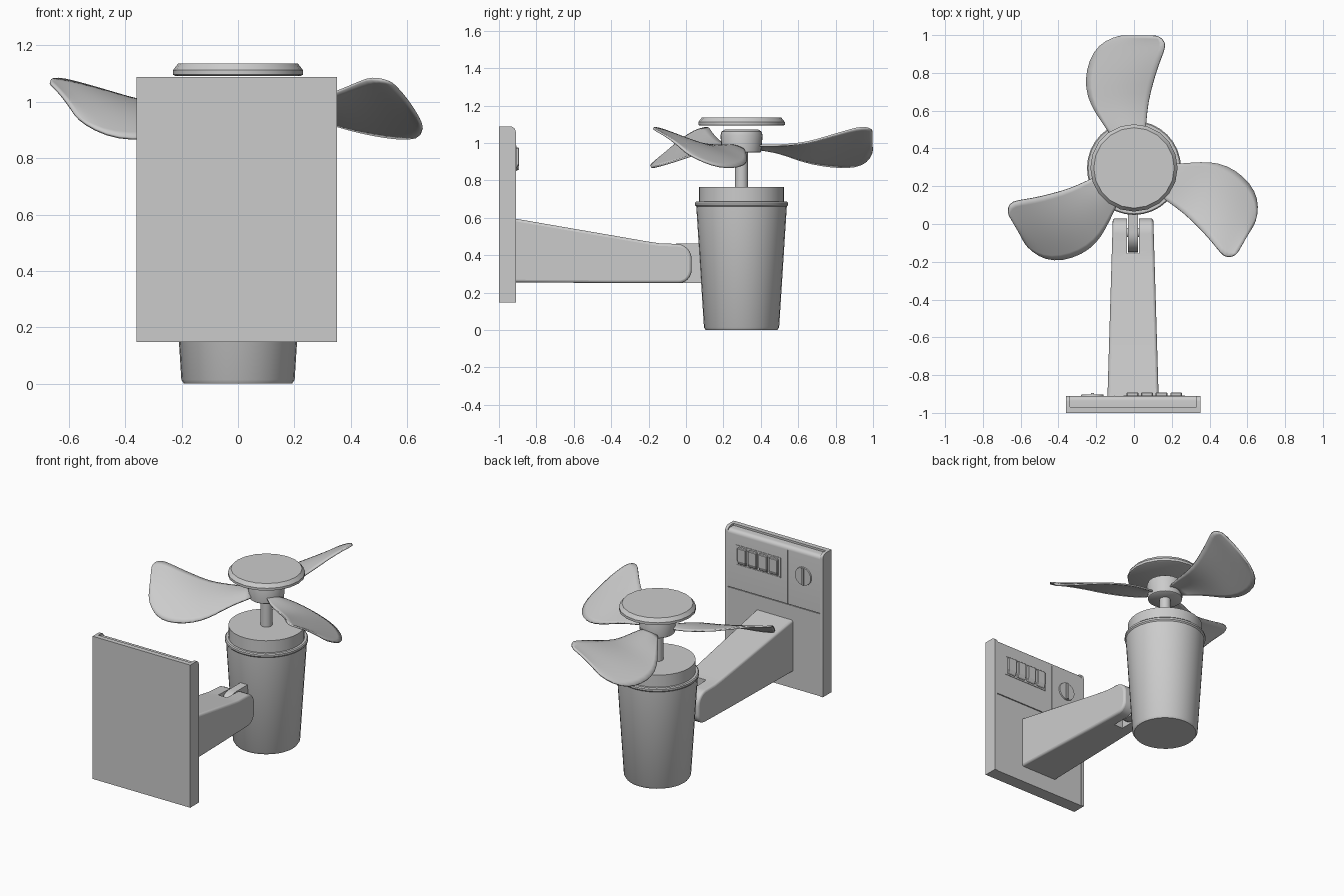
import bpy, bmesh
from math import pi, cos, sin, radians
from mathutils import Vector

if "Cube" in bpy.data.objects:
    bpy.data.objects.remove(bpy.data.objects["Cube"])

CY = 0.297  # y of the motor / propeller axis


def finish(name, bm, smooth=None):
    bmesh.ops.recalc_face_normals(bm, faces=bm.faces)
    me = bpy.data.meshes.new(name)
    bm.to_mesh(me)
    bm.free()
    ob = bpy.data.objects.new(name, me)
    bpy.context.collection.objects.link(ob)
    bpy.ops.object.select_all(action='DESELECT')
    ob.select_set(True)
    bpy.context.view_layer.objects.active = ob
    if smooth:
        bpy.ops.object.shade_smooth_by_angle(angle=radians(smooth))
    return ob


def bevel(ob, width, segments=2):
    m = ob.modifiers.new("bevel", 'BEVEL')
    m.width, m.segments = width, segments
    m.limit_method, m.angle_limit = 'ANGLE', radians(40)


def lathe(name, profile, n=32, smooth=30):
    """Closed solid of revolution from (radius, z) pairs."""
    bm = bmesh.new()
    rings = [[bm.verts.new((r * cos(2 * pi * i / n), CY + r * sin(2 * pi * i / n), z))
              for i in range(n)] for r, z in profile]
    for a, b in zip(rings, rings[1:]):
        for i in range(n):
            j = (i + 1) % n
            bm.faces.new((a[i], a[j], b[j], b[i]))
    bm.faces.new(rings[0])
    bm.faces.new(rings[-1])
    return finish(name, bm, smooth)


def prism(name, profile, half, cx=0.0, smooth=30):
    """Extrude a (y, z) outline across x; half(y) gives the half width."""
    bm = bmesh.new()
    a, b = [[bm.verts.new((cx + s * half(y), y, z)) for y, z in profile] for s in (-1, 1)]
    bm.faces.new(a)
    bm.faces.new(b)
    for i in range(len(a)):
        j = (i + 1) % len(a)
        bm.faces.new((a[i], a[j], b[j], b[i]))
    return finish(name, bm, smooth)


def box(name, x0, x1, y0, y1, z0, z1):
    return prism(name, [(y0, z0), (y1, z0), (y1, z1), (y0, z1)],
                 lambda y: (x1 - x0) / 2, (x0 + x1) / 2, None)


def arc(cy, cz, r, a0, a1, n=8):
    return [(cy + r * cos(radians(a0 + (a1 - a0) * i / n)),
             cz + r * sin(radians(a0 + (a1 - a0) * i / n))) for i in range(n + 1)]


# Wall plate: flat sheet, rounded side rails, two-level control face
box("plate_back", -0.36, 0.352, -1.0, -0.968, 0.148, 1.088)
for side, x in (("left", -0.35), ("right", 0.342)):
    prism("plate_rail_" + side,
          [(-0.99, 0.148), (-0.91, 0.148)] + arc(-0.94, 1.058, 0.03, 0, 90, 6) + [(-0.99, 1.088)],
          lambda y: 0.0099, x)
box("plate_lower_panel", -0.341, 0.333, -0.98, -0.914, 0.148, 0.69)
prism("plate_control_panel",
      [(-0.98, 0.696), (-0.91, 0.696)] + arc(-0.935, 1.05, 0.025, 0, 90, 5) + [(-0.98, 1.075)],
      lambda y: 0.337, -0.004)
box("panel_groove", -0.341, 0.333, -0.98, -0.918, 0.685, 0.70)
box("panel_divider", -0.106, -0.102, -0.92, -0.908, 0.70, 1.05)

# Control buttons, sloped on the outer face
for i in range(4):
    x = -0.008 + i * 0.077
    b = prism("button_%d" % (i + 1),
              [(-0.92, 0.865), (-0.902, 0.865), (-0.892, 0.89), (-0.892, 0.975), (-0.92, 0.975)],
              lambda y: 0.031, x, None)
    bevel(b, 0.004, 1)

# Button surround
for n, x0, x1, z0, z1 in (("top", -0.055, 0.27, 0.98, 0.986), ("bottom", -0.055, 0.27, 0.853, 0.859),
                          ("left", -0.055, -0.049, 0.859, 0.98), ("right", 0.264, 0.27, 0.859, 0.98)):
    box("button_frame_" + n, x0, x1, -0.92, -0.907, z0, z1)

# Rotary knob with a raised grip
bm = bmesh.new()
bmesh.ops.create_cone(bm, cap_ends=True, segments=24, radius1=0.062, radius2=0.058, depth=0.02)
for v in bm.verts:
    v.co = Vector((v.co.x - 0.22, v.co.z - 0.912, v.co.y + 0.91))
finish("knob", bm, 30)
box("knob_grip", -0.228, -0.212, -0.91, -0.894, 0.855, 0.965)

# Tapered support arm with a rounded, forked end
arm = prism("support_arm",
            [(-0.93, 0.255), (-0.3, 0.25)] + arc(-0.04, 0.32, 0.07, -90, 0, 6)
            + arc(-0.05, 0.38, 0.08, 0, 90, 6) + [(-0.14, 0.463), (-0.2, 0.472), (-0.93, 0.598)],
            lambda y: 0.108 - 0.03 * y, -0.005)
bevel(arm, 0.014, 3)
cutter = box("slot_cutter", -0.037, 0.027, -0.155, 0.1, 0.2, 0.6)
m = arm.modifiers.new("slot", 'BOOLEAN')
m.object, m.operation, m.solver = cutter, 'DIFFERENCE', 'EXACT'
bpy.ops.object.select_all(action='DESELECT')
arm.select_set(True)
bpy.context.view_layer.objects.active = arm
for name in ("bevel", "slot"):
    bpy.ops.object.modifier_apply(modifier=name)
bpy.data.objects.remove(cutter)
bpy.ops.object.shade_smooth_by_angle(angle=radians(30))

# Hinge lug and pin joining the arm to the motor
prism("hinge_lug", arc(-0.045, 0.357, 0.105, 90, 270, 14) + [(0.12, 0.252), (0.12, 0.462)],
      lambda y: 0.026, -0.005)
prism("hinge_pin", arc(-0.045, 0.357, 0.025, 0, 337.5, 15), lambda y: 0.06, -0.005)

# Motor housing, lid and shaft
lathe("motor_housing", [(0.192, 0.0), (0.201, 0.014), (0.242, 0.66), (0.249, 0.668),
                        (0.249, 0.68), (0.243, 0.686), (0.228, 0.686)])
lathe("motor_lid", [(0.228, 0.67), (0.228, 0.765)])
lathe("shaft", [(0.035, 0.75), (0.035, 1.0)], 20)

# Propeller hub and floating cap
lathe("propeller_hub", [(0.1, 0.948), (0.105, 0.952), (0.113, 1.04), (0.107, 1.06), (0.09, 1.071)], 28, 40)
lathe("propeller_cap", [(0.222, 1.092), (0.231, 1.096), (0.231, 1.112), (0.213, 1.135)], 20)

# Propeller blades: left and right edge points (x, r, z) for each row
rows = [((-0.06, 0.08, 0.965), (0.04, 0.08, 0.985)),
        ((-0.12, 0.17, 0.955), (0.06, 0.17, 0.985)),
        ((-0.175, 0.25, 0.93), (0.065, 0.25, 0.99)),
        ((-0.227, 0.33, 0.90), (0.075, 0.35, 1.0)),
        ((-0.256, 0.42, 0.88), (0.10, 0.45, 1.03)),
        ((-0.25, 0.52, 0.868), (0.13, 0.55, 1.06)),
        ((-0.215, 0.615, 0.87), (0.16, 0.62, 1.08)),
        ((-0.15, 0.675, 0.90), (0.168, 0.665, 1.083)),
        ((-0.07, 0.70, 0.94), (0.13, 0.70, 1.07))]
N = 6
for k in range(3):
    c, s = cos(k * 2 * pi / 3), sin(k * 2 * pi / 3)
    bm = bmesh.new()
    grid = []
    for l, r in rows:
        line = []
        for i in range(N + 1):
            t = i / N
            p = Vector(l).lerp(Vector(r), t)
            p.z += 0.012 * sin(pi * t)
            line.append(bm.verts.new((c * p.x - s * p.y, CY + s * p.x + c * p.y, p.z)))
        grid.append(line)
    for a, b in zip(grid, grid[1:]):
        for i in range(N):
            bm.faces.new((a[i], a[i + 1], b[i + 1], b[i]))
    blade = finish("blade_%d" % (k + 1), bm, 60)
    sub = blade.modifiers.new("smooth", 'SUBSURF')
    sub.levels = sub.render_levels = 1
    sol = blade.modifiers.new("thickness", 'SOLIDIFY')
    sol.thickness, sol.offset = 0.01, 0
